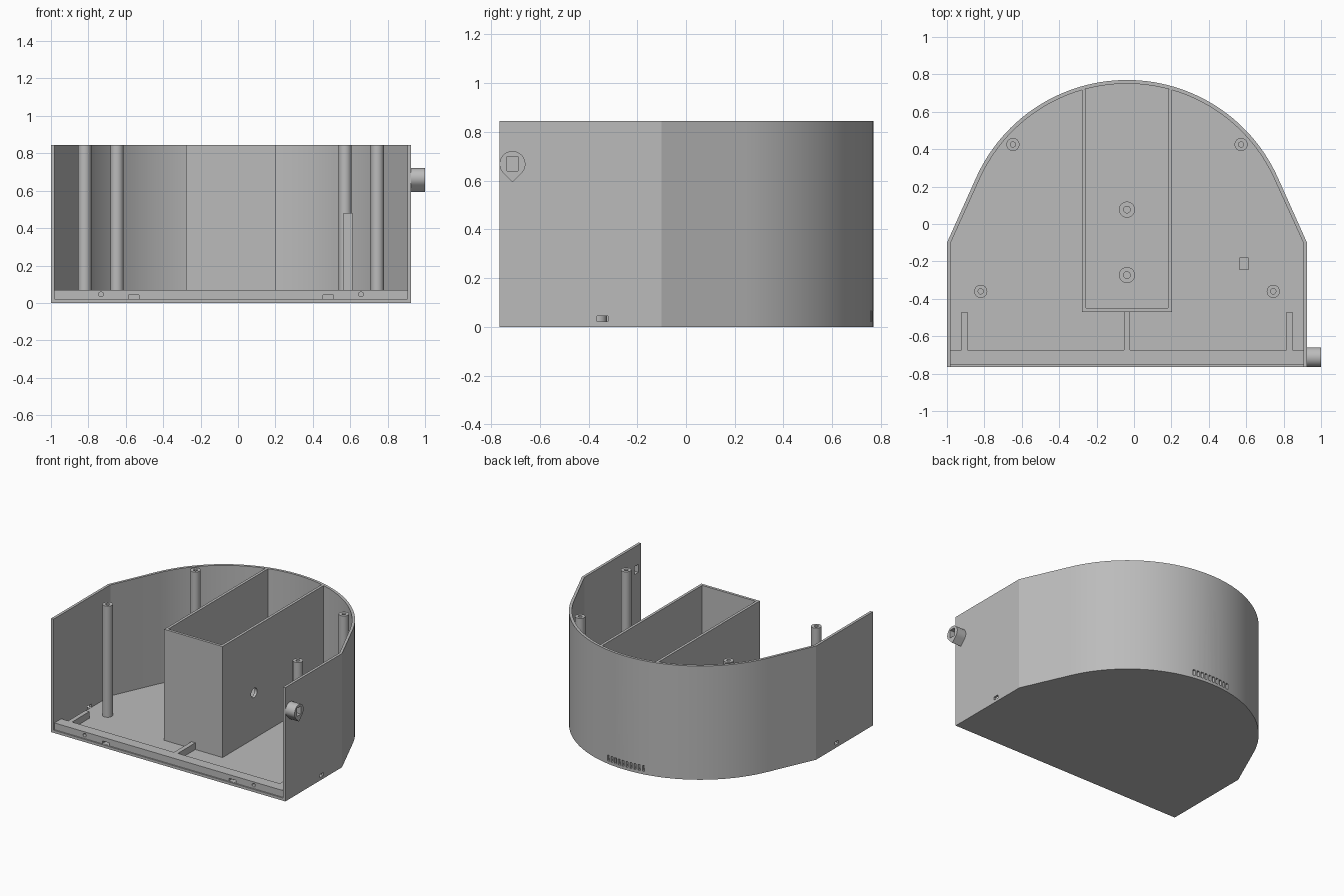
import bpy, bmesh, math

if "Cube" in bpy.data.objects:
    bpy.data.objects.remove(bpy.data.objects["Cube"])

CX = -0.0375             # symmetry axis of the case
HALF = 0.9625            # half width
FRONT, CORNER = -0.765, -0.10
TOP, FLOOR, T = 0.845, 0.02, 0.02
ARC_Y, R = -0.114, 0.884

grey = bpy.data.materials.new("plain_grey")
grey.diffuse_color = (0.5, 0.5, 0.5, 1)
grey.use_nodes = True
grey.node_tree.nodes["Principled BSDF"].inputs["Base Color"].default_value = grey.diffuse_color


def finish(name, bm, angle=20):
    bmesh.ops.recalc_face_normals(bm, faces=bm.faces[:])
    me = bpy.data.meshes.new(name)
    bm.to_mesh(me)
    bm.free()
    ob = bpy.data.objects.new(name, me)
    bpy.context.collection.objects.link(ob)
    me.materials.append(grey)
    smooth(ob, angle)
    return ob


def smooth(ob, angle=20):
    bpy.ops.object.select_all(action='DESELECT')
    ob.select_set(True)
    bpy.context.view_layer.objects.active = ob
    bpy.ops.object.shade_smooth_by_angle(angle=math.radians(angle))


def prism(name, pts, axis, lo, hi):
    """Extrude a 2D outline along x, y or z."""
    place = {'x': lambda a, b, h: (h, a, b),
             'y': lambda a, b, h: (a, h, b),
             'z': lambda a, b, h: (a, b, h)}[axis]
    bm = bmesh.new()
    rings = [[bm.verts.new(place(a, b, h)) for a, b in pts] for h in (lo, hi)]
    n = len(pts)
    for ring in rings:
        bm.faces.new(ring)
    for i in range(n):
        j = (i + 1) % n
        bm.faces.new((rings[0][i], rings[0][j], rings[1][j], rings[1][i]))
    return finish(name, bm)


def box(name, x0, x1, y0, y1, z0, z1):
    return prism(name, [(x0, y0), (x1, y0), (x1, y1), (x0, y1)], 'z', z0, z1)


def circle(a, b, r, n=24):
    return [(a + r * math.cos(2 * math.pi * i / n),
             b + r * math.sin(2 * math.pi * i / n)) for i in range(n)]


def cut(ob, cutters):
    for c in cutters:
        c.hide_render = True
        mod = ob.modifiers.new("cut", 'BOOLEAN')
        mod.operation, mod.solver, mod.object = 'DIFFERENCE', 'EXACT', c
        bpy.context.view_layer.objects.active = ob
        bpy.ops.object.modifier_apply(modifier=mod.name)
        bpy.data.objects.remove(c)
    smooth(ob)


def outline(inset):
    """Plan of the case: straight sides, slanted shoulders, round back."""
    h, r, rel = HALF - inset, R - inset, CORNER - ARC_Y
    a0 = math.atan2(rel, h) + math.acos(r / math.hypot(h, rel))
    n = 56
    pts = [(CX + h, FRONT), (CX + h, CORNER)]
    for i in range(n + 1):
        a = a0 + (math.pi - 2 * a0) * i / n
        pts.append((CX + r * math.cos(a), ARC_Y + r * math.sin(a)))
    return pts + [(CX - h, CORNER), (CX - h, FRONT)]


# Curved outer wall, open at the front
outer, inner = outline(0), outline(T)
bm = bmesh.new()
cols = [[bm.verts.new((x, y, z)) for (x, y), z in
         ((o, 0), (o, TOP), (i, TOP), (i, 0))] for o, i in zip(outer, inner)]
for p, q in zip(cols, cols[1:]):
    for k in range(4):
        m = (k + 1) % 4
        bm.faces.new((p[k], p[m], q[m], q[k]))
bm.faces.new(cols[0])
bm.faces.new(cols[-1])
wall = finish("outer_wall", bm)

cutters = [box("vent", CX + (i - 4.5) * 0.032 - 0.009, CX + (i - 4.5) * 0.032 + 0.009,
               0.70, 0.80, 0.022, 0.065) for i in range(10)]
for s in (-1, 1):
    x = CX + s * HALF
    cutters.append(box("side_slot", x - 0.05, x + 0.05, -0.365, -0.32, 0.022, 0.045))
cutters.append(box("knob_slot", 0.88, 1.0, -0.735, -0.69, 0.64, 0.70))
cut(wall, cutters)

# Floor plate
prism("floor", outline(T * 0.5), 'z', 0, FLOOR)

# Front sill with screw holes and cable notches
x0, x1 = CX - HALF + T, CX + HALF - T
sill = box("front_sill", x0, x1, -0.755, -0.675, FLOOR - 0.005, 0.07)
cutters = []
for s in (-1, 1):
    cutters.append(prism("screw_hole", circle(CX + s * 0.695, 0.046, 0.013, 16), 'y', -0.8, -0.70))
    nx = CX + s * 0.52
    cutters.append(box("notch", nx - 0.029, nx + 0.029, -0.8, -0.72, 0.022, 0.042))
cut(sill, cutters)

# Ribs behind the sill
for i in (-1, 0, 1):
    rx = CX + i * 0.87
    box("sill_rib", rx - 0.016, rx + 0.016, -0.68, -0.47, FLOOR - 0.005, 0.07)


# Hollow screw posts
def post(name, x, y, r, bore, z1, depth):
    p = prism(name, circle(x, y, r), 'z', FLOOR - 0.005, z1)
    cut(p, [prism("bore", circle(x, y, bore, 16), 'z', z1 - depth, z1 + 0.05)])


for s in (-1, 1):
    post("rear_post", CX + s * 0.61, 0.425, 0.035, 0.014, TOP, 0.2)
    post("front_post", CX + s * 0.782, -0.36, 0.035, 0.014, TOP, 0.2)
for y in (0.077, -0.273):
    post("inner_boss", CX, y, 0.043, 0.018, 0.10, 0.06)

# Inner compartment: two long walls joined by a front wall
w, f, b = 0.24, -0.47, 0.72
chamber = prism("inner_compartment",
                [(CX - w, f), (CX + w, f), (CX + w, b), (CX + w - T, b), (CX + w - T, f + T),
                 (CX - w + T, f + T), (CX - w + T, b), (CX - w, b)], 'z', FLOOR - 0.005, TOP)
cut(chamber, [prism("cable_hole", circle(-0.10, 0.36, 0.035), 'x', 0.1, 0.3)])

# Small square pillar
box("square_pillar", 0.565, 0.613, -0.245, -0.18, FLOOR - 0.005, 0.48)


# Teardrop-shaped side socket with a rectangular opening
def teardrop(y, z, r, n=28):
    a0, a1 = math.radians(-45), math.radians(225)
    pts = [(y + r * math.cos(a0 + (a1 - a0) * i / n),
            z + r * math.sin(a0 + (a1 - a0) * i / n)) for i in range(n + 1)]
    return pts + [(y, z - r * math.sqrt(2))]


socket = prism("side_socket", teardrop(-0.712, 0.668, 0.053), 'x', 0.92, 1.0)
cut(socket, [box("socket_opening", 0.90, 1.05, -0.735, -0.69, 0.64, 0.70)])
